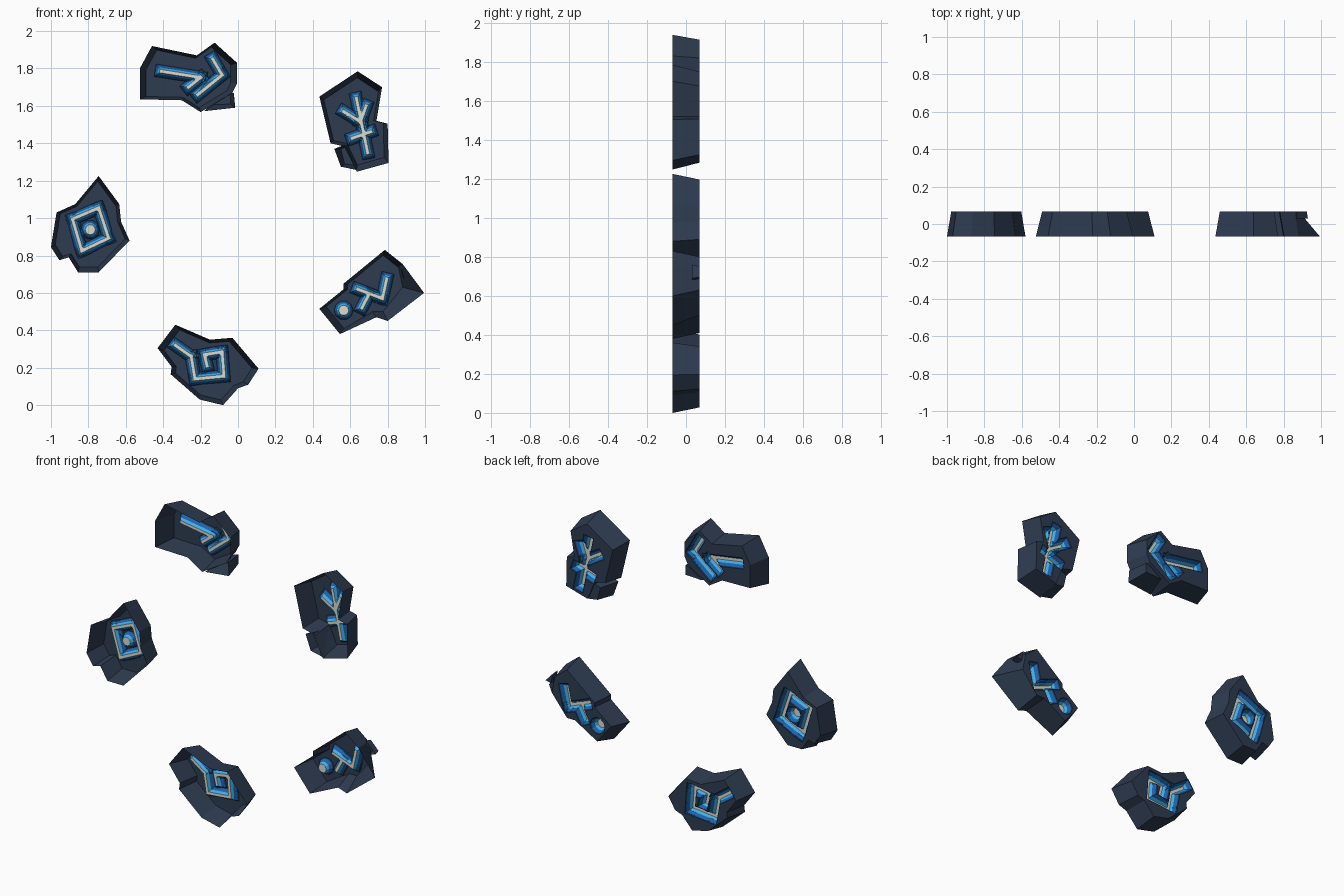
import bpy, bmesh, math
from mathutils import Vector
from mathutils.geometry import delaunay_2d_cdt

if "Cube" in bpy.data.objects:
    bpy.data.objects.remove(bpy.data.objects["Cube"])

FRONT, BACK = -0.068, 0.068              # open wide front rim, closed narrow back
HALF = (0.034, 0.029, 0.019, 0.009)      # groove half widths, rim to floor
DEPTH = (0.0, 0.0, 0.006, 0.026, 0.042)  # depth at each groove level


def material(name, rgb):
    m = bpy.data.materials.new(name)
    m.diffuse_color = (*rgb, 1)
    m.use_nodes = True
    m.node_tree.nodes["Principled BSDF"].inputs["Base Color"].default_value = m.diffuse_color
    return m


MATS = [material("slate navy", (0.027, 0.044, 0.080)),
        material("dark blue", (0.010, 0.040, 0.10)),
        material("deep blue", (0.012, 0.125, 0.42)),
        material("light blue", (0.06, 0.45, 0.85)),
        material("pale cream", (0.72, 0.71, 0.64))]


def ccw(pts):
    pts = [Vector(p) for p in pts]
    area = sum(a.cross(b) for a, b in zip(pts, pts[1:] + pts[:1]))
    return pts if area > 0 else pts[::-1]


def stroke(a, b, h):
    """Rectangle around a segment, lengthened by its half width."""
    a, b = Vector(a), Vector(b)
    d = (b - a).normalized() * h
    n = Vector((-d.y, d.x))
    return ccw([a - d - n, b + d - n, b + d + n, a - d + n])


def disc(c, r, n=10):
    return [Vector((c[0] + r * math.cos(math.tau * i / n), c[1] + r * math.sin(math.tau * i / n)))
            for i in range(n)]


def stone(name, rim, lines=(), dots=(), scale=0.87, moved=None, front=FRONT, back=BACK):
    """Hollow tapered stone, back plate carved with a rune groove."""
    rim = [Vector(p) for p in rim]
    lo = Vector((min(p.x for p in rim), min(p.y for p in rim)))
    hi = Vector((max(p.x for p in rim), max(p.y for p in rim)))
    mid = (lo + hi) / 2
    top = [mid + (p - mid) * scale for p in rim]
    for i, p in (moved or {}).items():
        top[i] = Vector(p)
    if ccw(rim)[0] != rim[0]:
        rim, top = rim[::-1], top[::-1]

    # polygons with their groove level
    polys = [(top, 0)]
    for level, h in enumerate(HALF, 1):
        for line in lines:
            polys += [(stroke(a, b, h), level) for a, b in zip(line, line[1:])]
        polys += [(disc(c, 0.018 + h), level) for c in dots]
    verts, faces = [], []
    for pts, _ in polys:
        faces.append(list(range(len(verts), len(verts) + len(pts))))
        verts += pts
    v2, _, f2, _, _, src = delaunay_2d_cdt(verts, [], faces, 1, 1e-5)
    levels = [max((polys[i][1] for i in s), default=0) for s in src]
    vlevel = [0] * len(v2)
    for f, l in zip(f2, levels):
        for i in f:
            vlevel[i] = max(vlevel[i], l)

    # carved back plate
    bm = bmesh.new()
    bv = [bm.verts.new((p.x, back - DEPTH[l], p.y)) for p, l in zip(v2, vlevel)]
    for f, l in zip(f2, levels):
        bm.faces.new([bv[i] for i in reversed(f)]).material_index = l
    # tapered walls
    fr = [bm.verts.new((p.x, front, p.y)) for p in rim]
    bk = [bm.verts.new((p.x, back, p.y)) for p in top]
    n = len(rim)
    for i in range(n):
        j = (i + 1) % n
        bm.faces.new((fr[i], bk[i], bk[j], fr[j]))
    bmesh.ops.remove_doubles(bm, verts=bm.verts, dist=1e-5)
    me = bpy.data.meshes.new(name)
    bm.to_mesh(me)
    bm.free()
    for m in MATS:
        me.materials.append(m)
    bpy.context.collection.objects.link(bpy.data.objects.new(name, me))


# top stone: arrow rune
stone("arrow_stone",
      [(-.46, 1.92), (-.22, 1.87), (-.125, 1.938), (-.005, 1.83), (-.005, 1.72), (-.03, 1.67),
       (-.20, 1.567), (-.30, 1.63), (-.525, 1.635), (-.525, 1.80)],
      [[(-.41, 1.785), (-.20, 1.752), (-.265, 1.70)],
       [(-.135, 1.85), (-.085, 1.765), (-.215, 1.66)]])
stone("arrow_stone_chip", [(-.18, 1.572), (-.015, 1.59), (-.022, 1.67), (-.06, 1.65)],
      moved={0: (-.15, 1.605), 1: (-.04, 1.61), 2: (-.04, 1.67), 3: (-.07, 1.66)}, back=0.06)

# upper right stone: branch rune
stone("branch_stone",
      [(.64, 1.785), (.77, 1.70), (.74, 1.52), (.80, 1.505), (.805, 1.295), (.635, 1.248),
       (.58, 1.38), (.495, 1.40), (.435, 1.65)],
      [[(.633, 1.64), (.693, 1.35)], [(.565, 1.57), (.655, 1.515)], [(.685, 1.60), (.655, 1.515)],
       [(.61, 1.427), (.71, 1.462)]])
stone("branch_stone_chip", [(.515, 1.37), (.565, 1.39), (.63, 1.258), (.55, 1.275)],
      moved={0: (.55, 1.37), 1: (.59, 1.385), 2: (.64, 1.28), 3: (.57, 1.29)}, back=0.06)

# left stone: square rune with a dot
sq = [(-.745, 1.055), (-.692, .893), (-.835, .825), (-.885, .995)]
stone("square_stone",
      [(-.745, 1.225), (-.635, 1.075), (-.625, .98), (-.58, .88), (-.745, .71), (-.855, .71),
       (-.905, .79), (-.955, .775), (-1.0, .845), (-.97, 1.03), (-.87, 1.075)],
      [sq + sq[:1]], [(-.79, .938)], scale=0.89)

# bottom stone: spiral rune
stone("spiral_stone",
      [(-.335, .43), (-.15, .35), (-.03, .36), (.11, .195), (.055, .11), (0, .09), (-.08, 0),
       (-.205, .03), (-.36, .165), (-.355, .205), (-.43, .305)],
      [[(-.335, .32), (-.25, .26), (-.23, .14), (-.075, .155), (-.085, .285), (-.18, .27),
        (-.165, .21)]])

# lower right stone: check rune with a dot
stone("check_stone",
      [(.785, .83), (.88, .755), (.995, .60), (.80, .45), (.74, .47), (.545, .38), (.435, .515),
       (.565, .62), (.565, .65)],
      [[(.795, .675), (.772, .57), (.64, .62)], [(.70, .592), (.662, .52)]],
      [(.565, .507)], moved={2: (.88, .63), 3: (.775, .50), 4: (.72, .50)})
stone("check_stone_chip", [(.865, .76), (.93, .69), (.885, .68)], scale=0.8, front=0.03)
